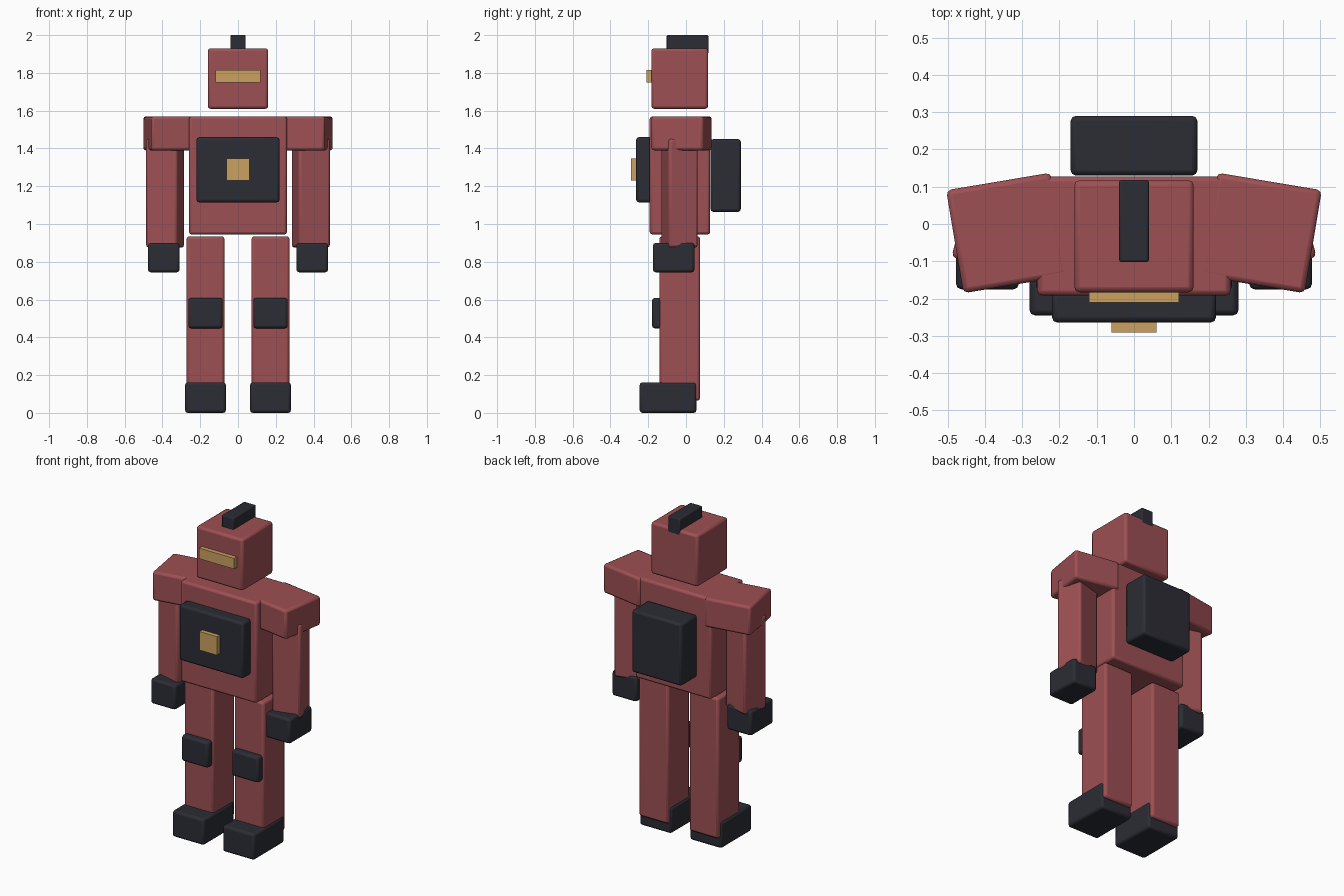
import bpy
from math import radians

cube = bpy.data.objects.get("Cube")
if cube:
    bpy.data.objects.remove(cube, do_unlink=True)


def material(name, rgb):
    mat = bpy.data.materials.new(name)
    mat.use_nodes = True
    mat.diffuse_color = (*rgb, 1)
    mat.node_tree.nodes["Principled BSDF"].inputs["Base Color"].default_value = (*rgb, 1)
    return mat


RED = material("dusty_red", (0.34, 0.08, 0.088))
DARK = material("charcoal", (0.025, 0.026, 0.035))
GOLD = material("tan_gold", (0.60, 0.355, 0.12))


def box(name, mat, centre, size, yaw=0, bevel=0.014):
    """Box with rounded edges, turned about the vertical axis by yaw degrees."""
    bpy.ops.mesh.primitive_cube_add(size=1, location=centre)
    ob = bpy.context.object
    ob.name = name
    ob.scale = size
    bpy.ops.object.transform_apply(location=False, rotation=False, scale=True)
    ob.rotation_euler.z = radians(yaw)
    ob.data.materials.append(mat)
    if bevel:
        mod = ob.modifiers.new("rounded_edges", "BEVEL")
        mod.width = bevel
        mod.segments = 2
        bpy.ops.object.shade_smooth_by_angle(angle=radians(30))
    return ob


def pair(name, mat, centre, size, yaw=0):
    """Mirrored left (+x) and right (-x) boxes."""
    x, y, z = centre
    for side, s in (("left", 1), ("right", -1)):
        box(f"{side}_{name}", mat, (s * x, y, z), size, s * yaw)


# Head
box("head", RED, (0, -0.033, 1.77), (0.32, 0.3, 0.32))
box("head_crest", DARK, (0, 0.008, 1.95), (0.08, 0.22, 0.1), bevel=0.006)
box("visor", GOLD, (0, -0.185, 1.782), (0.24, 0.05, 0.066), bevel=0)

# Body
box("torso", RED, (0, -0.032, 1.257), (0.52, 0.32, 0.625))
box("chest_plate", DARK, (0, -0.222, 1.287), (0.44, 0.084, 0.345))
box("chest_core", GOLD, (0, -0.27, 1.288), (0.12, 0.042, 0.115), bevel=0)
box("backpack", DARK, (0, 0.21, 1.257), (0.34, 0.16, 0.385))

# Arms
pair("shoulder", RED, (0.34, -0.024, 1.48), (0.285, 0.28, 0.18), -9.5)
pair("arm", RED, (0.386, -0.034, 1.163), (0.172, 0.16, 0.576), 15)
pair("hand", DARK, (0.393, -0.065, 0.822), (0.168, 0.22, 0.155))

# Legs
pair("leg", RED, (0.172, -0.033, 0.5), (0.2, 0.215, 0.87))
pair("knee_pad", DARK, (0.172, -0.15, 0.528), (0.182, 0.06, 0.16))
pair("foot", DARK, (0.172, -0.095, 0.081), (0.216, 0.3, 0.162))
